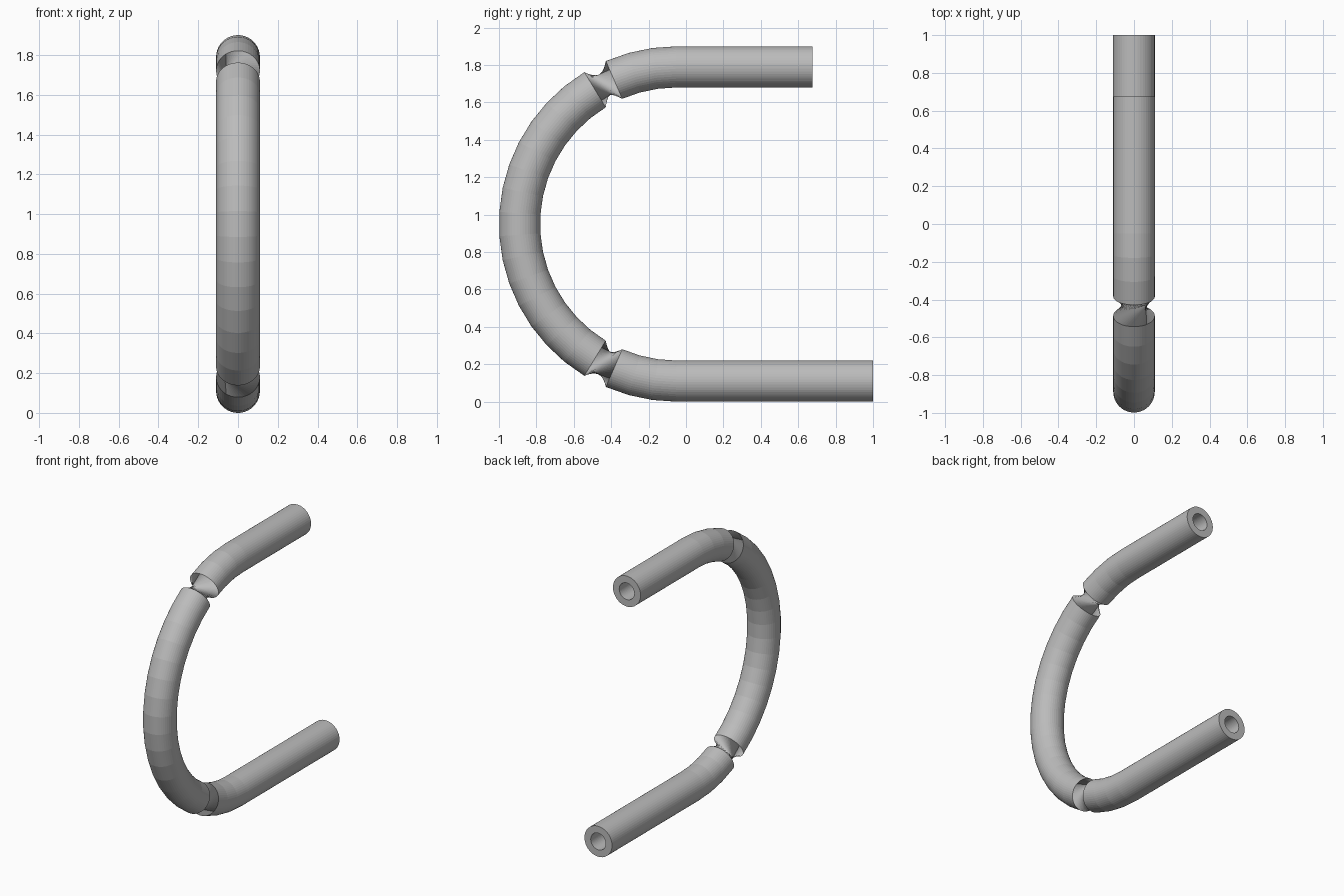
import bpy, bmesh, math
from mathutils import Vector

if "Cube" in bpy.data.objects:
    bpy.data.objects.remove(bpy.data.objects["Cube"])

SIDES, STEPS = 48, 23
OUTER, INNER, BEND = 0.11, 0.06, 0.84
CY, CZ = -0.05, 0.95
TWIST = math.radians(110)

grey = bpy.data.materials.new("grey metal")
grey.diffuse_color = (0.5, 0.5, 0.5, 1)
grey.use_nodes = True
grey.node_tree.nodes["Principled BSDF"].inputs["Base Color"].default_value = grey.diffuse_color

# Path stations: centre (y, z), outward direction angle from +z, twist
stations = [(0.675, CZ + BEND, 0.0, TWIST)]
for i in range(STEPS + 1):
    a = math.pi * i / STEPS
    twist = 0.0 if 4 <= i <= STEPS - 4 else TWIST
    stations.append((CY - BEND * math.sin(a), CZ + BEND * math.cos(a), a, twist))
stations.append((1.0, CZ - BEND, math.pi, TWIST))

bm = bmesh.new()


def ring(station, radius):
    y, z, a, twist = station
    out = Vector((0, -math.sin(a), math.cos(a)))
    verts = []
    for k in range(SIDES):
        p = 2 * math.pi * k / SIDES + twist
        verts.append(bm.verts.new(Vector((0, y, z)) + radius * (out * math.cos(p) + Vector((math.sin(p), 0, 0)))))
    return verts


def bridge(r1, r2):
    for k in range(SIDES):
        n = (k + 1) % SIDES
        bm.faces.new((r1[k], r1[n], r2[n], r2[k]))


# Outer and inner walls, pinched where the twist changes
outer = [ring(s, OUTER) for s in stations]
inner = [ring(s, INNER) for s in stations]
for wall in (outer, inner):
    for r1, r2 in zip(wall, wall[1:]):
        bridge(r1, r2)

# Annular ends
bridge(outer[0], inner[0])
bridge(outer[-1], inner[-1])
bmesh.ops.recalc_face_normals(bm, faces=bm.faces)

mesh = bpy.data.meshes.new("bent_tube")
bm.to_mesh(mesh)
bm.free()
mesh.materials.append(grey)
tube = bpy.data.objects.new("bent_tube", mesh)
bpy.context.collection.objects.link(tube)
